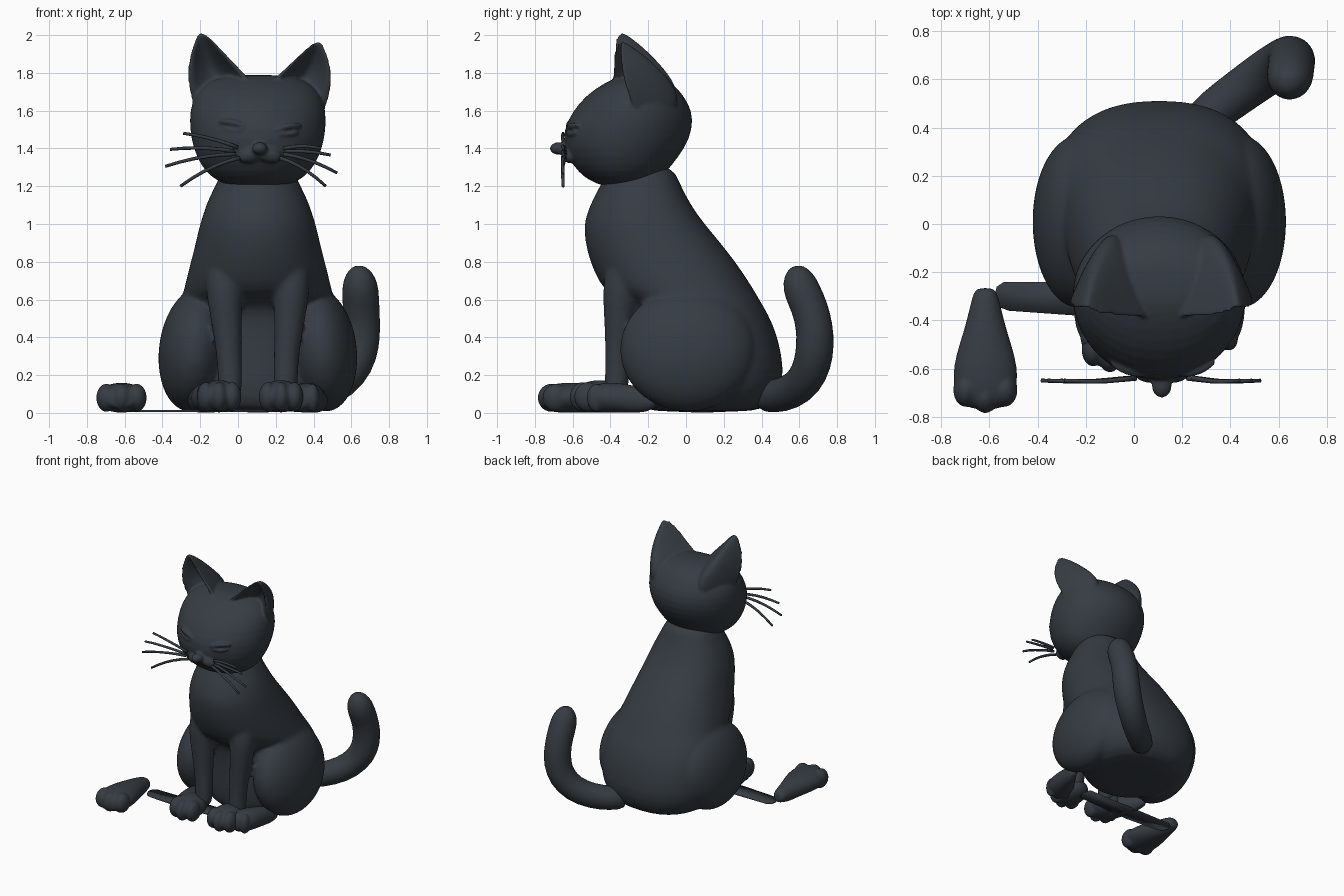
import bpy, bmesh, math
from mathutils import Vector

if "Cube" in bpy.data.objects:
    bpy.data.objects.remove(bpy.data.objects["Cube"])

CX = 0.105  # midline of the cat

fur = bpy.data.materials.new("charcoal fur")
fur.use_nodes = True
colour = (0.036, 0.045, 0.056, 1)
fur.diffuse_color = colour
fur.node_tree.nodes["Principled BSDF"].inputs["Base Color"].default_value = colour


def finish(name, bm):
    """Turn a bmesh into a smooth, coloured object."""
    bmesh.ops.recalc_face_normals(bm, faces=bm.faces)
    for f in bm.faces:
        f.smooth = True
    me = bpy.data.meshes.new(name)
    bm.to_mesh(me)
    bm.free()
    me.materials.append(fur)
    ob = bpy.data.objects.new(name, me)
    bpy.context.collection.objects.link(ob)
    return ob


def subdivide(ob):
    mod = ob.modifiers.new("Subdivide", 'SUBSURF')
    mod.levels = mod.render_levels = 1


def fuse(parts, voxel, iterations):
    """Join overlapping parts into the first one and blend their seams."""
    bpy.ops.object.select_all(action='DESELECT')
    for ob in parts:
        ob.select_set(True)
    ob = bpy.context.view_layer.objects.active = parts[0]
    bpy.ops.object.join()
    subdivide(ob)
    remesh = ob.modifiers.new("Blend", 'REMESH')
    remesh.mode = 'VOXEL'
    remesh.voxel_size = voxel
    remesh.use_smooth_shade = True
    soften = ob.modifiers.new("Soften", 'SMOOTH')
    soften.factor = 0.5
    soften.iterations = iterations


def loft(name, rings):
    """Skin a list of point rings and cap both ends."""
    bm = bmesh.new()
    loops = [[bm.verts.new(p) for p in r] for r in rings]
    n = len(loops[0])
    for a, b in zip(loops, loops[1:]):
        for i in range(n):
            bm.faces.new((a[i], a[(i + 1) % n], b[(i + 1) % n], b[i]))
    bm.faces.new(loops[0])
    bm.faces.new(loops[-1])
    return finish(name, bm)


def level_ring(z, y_front, y_back, half, back_power=2.0, n=32):
    """Oval section; a back_power above 2 makes its rear half fuller."""
    yc, ry = (y_front + y_back) / 2, (y_back - y_front) / 2
    pts = []
    for i in range(n):
        c, s = math.cos(2 * math.pi * i / n), math.sin(2 * math.pi * i / n)
        e = 2 / back_power if s > 0 else 1
        pts.append((CX + half * math.copysign(abs(c) ** e, c), yc + ry * math.copysign(abs(s) ** e, s), z))
    return pts


def tube(name, pts, n=14):
    """Round tube through (x, y, z, radius) points."""
    P = [Vector(p[:3]) for p in pts]
    rings = []
    for i, p in enumerate(P):
        d = (P[min(i + 1, len(P) - 1)] - P[max(i - 1, 0)]).normalized()
        side = d.cross(Vector((0.3, -1, 0.1))).normalized()
        up = d.cross(side)
        rings.append([p + pts[i][3] * (math.cos(2 * math.pi * k / n) * side
                      + math.sin(2 * math.pi * k / n) * up) for k in range(n)])
    return loft(name, rings)


def ellipsoid(name, centre, radii, tilt=0.0, seg=24):
    bm = bmesh.new()
    bmesh.ops.create_uvsphere(bm, u_segments=seg, v_segments=seg // 2, radius=1)
    c, s = math.cos(tilt), math.sin(tilt)
    for v in bm.verts:
        x, y, z = (v.co[i] * radii[i] for i in range(3))
        v.co = Vector((x * c - z * s, y, x * s + z * c)) + Vector(centre)
    return finish(name, bm)


# Body: stacked oval sections, blended with haunches and front legs
torso = [loft("body", [level_ring(*r, 2.35) for r in (
    (0.0, -0.22, 0.38, 0.29), (0.05, -0.25, 0.46, 0.365), (0.12, -0.27, 0.50, 0.42),
    (0.22, -0.27, 0.523, 0.455), (0.40, -0.27, 0.49, 0.455), (0.52, -0.28, 0.438, 0.43),
    (0.59, -0.32, 0.395, 0.41), (0.64, -0.435, 0.368, 0.395), (0.75, -0.49, 0.298, 0.37),
    (0.85, -0.525, 0.225, 0.342), (0.97, -0.545, 0.125, 0.315), (1.05, -0.53, 0.06, 0.292),
    (1.14, -0.49, 0.005, 0.26), (1.22, -0.445, -0.035, 0.215), (1.32, -0.40, -0.07, 0.18))])]
for s in (-1, 1):
    torso.append(ellipsoid("haunch", (CX + s * 0.335, 0.01, 0.335), (0.19, 0.362, 0.33), s * 0.12, 36))
    torso.append(tube("front_leg", [
        (CX + s * 0.17, -0.30, 0.86, 0.08), (CX + s * 0.175, -0.325, 0.76, 0.10),
        (CX + s * 0.18, -0.345, 0.65, 0.10), (CX + s * 0.168, -0.352, 0.5, 0.083),
        (CX + s * 0.152, -0.36, 0.32, 0.068), (CX + s * 0.147, -0.365, 0.18, 0.066),
        (CX + s * 0.147, -0.375, 0.06, 0.063)], 18))
fuse(torso, 0.014, 8)

# Head
head = [loft("head", [level_ring(*r) for r in (
    (1.195, -0.40, -0.24, 0.10), (1.21, -0.47, -0.18, 0.18), (1.25, -0.545, -0.125, 0.25),
    (1.31, -0.60, -0.075, 0.303), (1.40, -0.65, -0.005, 0.343), (1.50, -0.65, 0.037, 0.362),
    (1.60, -0.60, 0.035, 0.362), (1.68, -0.53, -0.012, 0.337), (1.74, -0.445, -0.065, 0.285),
    (1.775, -0.37, -0.13, 0.21), (1.79, -0.31, -0.20, 0.10))])]


# Ears: ridged at the back, hollow towards the front
def ear(side, drop):
    rings = []
    arc = [math.cos(math.pi * i / 12) for i in range(13)]
    # z, outer x, inner x (from the midline), outer y, inner y, back depth, hollow depth
    for z, xo, xi, yo, yi, depth, hollow in (
            (1.50, 0.30, 0.08, -0.25, -0.33, 0.20, 0.02), (1.60, 0.345, 0.05, -0.27, -0.36, 0.27, 0.02),
            (1.67, 0.368, 0.02, -0.295, -0.38, 0.31, 0.07), (1.74, 0.382, 0.03, -0.32, -0.395, 0.31, 0.12),
            (1.80, 0.385, 0.08, -0.335, -0.39, 0.275, 0.14), (1.87, 0.377, 0.15, -0.345, -0.385, 0.215, 0.11),
            (1.94, 0.357, 0.215, -0.35, -0.38, 0.14, 0.06), (1.985, 0.34, 0.26, -0.35, -0.372, 0.075, 0.02),
            (2.012, 0.328, 0.292, -0.348, -0.36, 0.03, 0.005)):
        z -= drop * max(0, z - 1.6) / 0.4
        mx, hx, my, hy = (xo + xi) / 2, (xo - xi) / 2, (yo + yi) / 2, (yo - yi) / 2
        pts = [(mx + hx * c, my + hy * c + depth * (1 - abs(c) ** 1.6)) for c in arc]
        pts += [(mx + hx * 0.82 * c, my + hy * c + hollow * (1 - abs(c) ** 1.6)) for c in arc[-2:0:-1]]
        rings.append([(CX + 0.01 + side * x, y, z) for x, y in pts])
    return loft("ear", rings)


head += [ear(-1, 0.0), ear(1, 0.045)]

# Face: nose, muzzle and narrowed eyes
head.append(ellipsoid("nose", (0.115, -0.672, 1.40), (0.042, 0.05, 0.034)))
for s, zc in ((-1, 1.525), (1, 1.505)):
    x = 0.118 + s * 0.15
    head.append(ellipsoid("muzzle_pad", (0.115 + s * 0.045, -0.615, 1.37), (0.075, 0.045, 0.045), s * -0.3))
    head.append(tube("upper_lid", [
        (x - s * 0.08, -0.632, zc - 0.012, 0.01), (x - s * 0.03, -0.62, zc + 0.008, 0.018),
        (x + s * 0.02, -0.603, zc + 0.018, 0.019), (x + s * 0.075, -0.568, zc + 0.018, 0.011)], 8))
    head.append(tube("lower_lid", [
        (x - s * 0.07, -0.634, zc - 0.027, 0.008), (x, -0.614, zc - 0.033, 0.014),
        (x + s * 0.06, -0.58, zc - 0.017, 0.008)], 8))
fuse(head, 0.009, 4)

# Whiskers: root x, root z, tip x, tip z, sag
for x0, z0, x1, z1, sag in (
        (0.0, 1.405, -0.29, 1.48, 0.01), (-0.02, 1.385, -0.36, 1.395, 0.012),
        (-0.01, 1.37, -0.385, 1.305, 0.015), (0.01, 1.35, -0.305, 1.20, 0.02),
        (0.24, 1.40, 0.44, 1.40, 0.012), (0.25, 1.385, 0.49, 1.365, 0.008),
        (0.24, 1.37, 0.525, 1.27, 0.015), (0.22, 1.35, 0.465, 1.20, 0.02)):
    path = []
    for i in range(6):
        t = i / 5
        path.append((x0 + (x1 - x0) * t, -0.64 - 0.02 * min(1, 2 * t) + 0.01 * t,
                     z0 + (z1 - z0) * t + sag * 4 * t * (1 - t), 0.0105 - 0.0025 * t))
    tube("whisker", path, 8)

# Front paws with three soft toes
for name, px in (("right_front_paw", -0.10), ("left_front_paw", 0.228)):
    paw = [ellipsoid(name, (px, -0.455, 0.088), (0.115, 0.15, 0.086))]
    for dx, y in ((-0.07, -0.52), (0, -0.545), (0.07, -0.52)):
        paw.append(ellipsoid("toe", (px + dx, y, 0.085), (0.05, 0.075, 0.08), 0, 16))
    fuse(paw, 0.008, 5)


# Hind feet: pear shapes running from the narrow heel, turned about it
def hind_foot(name, heel, length, size, turn):
    def place(side, along, z):
        c, s = math.cos(turn), math.sin(turn)
        return (heel[0] + side * c + along * s, heel[1] + side * s - along * c, z)

    rings = []
    for t, half, top in ((0.0, 0.03, 0.085), (0.03, 0.05, 0.11), (0.15, 0.064, 0.13), (0.35, 0.09, 0.148),
                         (0.55, 0.125, 0.16), (0.72, 0.139, 0.162), (0.86, 0.125, 0.155),
                         (0.95, 0.10, 0.135), (0.99, 0.05, 0.10)):
        low = 0.0 if 0.1 < t < 0.9 else 0.025
        zc, h = (top + low) / 2, (top - low) / 2
        rings.append([place(size * half * math.cos(a * math.pi / 10), t * length,
                            zc + h * math.sin(a * math.pi / 10)) for a in range(20)])
    foot = [loft(name, rings)]
    for dx, t in ((-0.08, 0.83), (0, 0.88), (0.08, 0.83)):
        foot.append(ellipsoid("toe", place(dx * size, t * length, 0.08),
                              (0.056 * size, 0.075 * size, 0.076), 0, 16))
    fuse(foot, 0.008, 5)


hind_foot("loose_hind_foot", (-0.617, -0.265), 0.51, 1.0, 0.0)
hind_foot("right_hind_foot", (-0.24, -0.16), 0.38, 0.70, 0.35)
hind_foot("left_hind_foot", (0.45, -0.16), 0.38, 0.70, -0.35)

# Thin strip on the ground, rounded at its outer end
outline = [(-0.54, -0.24), (-0.57, -0.26), (-0.58, -0.30), (-0.56, -0.345), (-0.52, -0.36),
           (-0.24, -0.38), (0.22, -0.36), (0.24, -0.30), (0.22, -0.24)]
loft("ground_strip", [[(x, y, z) for x, y in outline] for z in (0.004, 0.014)])

# Tail with a rounded tip
subdivide(tube("tail", [
    (0.24, 0.39, 0.085, 0.08), (0.33, 0.47, 0.088, 0.09), (0.44, 0.55, 0.105, 0.094),
    (0.55, 0.63, 0.165, 0.098), (0.622, 0.672, 0.26, 0.102), (0.65, 0.685, 0.36, 0.102),
    (0.655, 0.68, 0.46, 0.10), (0.652, 0.655, 0.56, 0.098), (0.648, 0.612, 0.65, 0.099),
    (0.643, 0.595, 0.71, 0.087), (0.64, 0.587, 0.757, 0.057), (0.64, 0.583, 0.779, 0.022)], 18))
